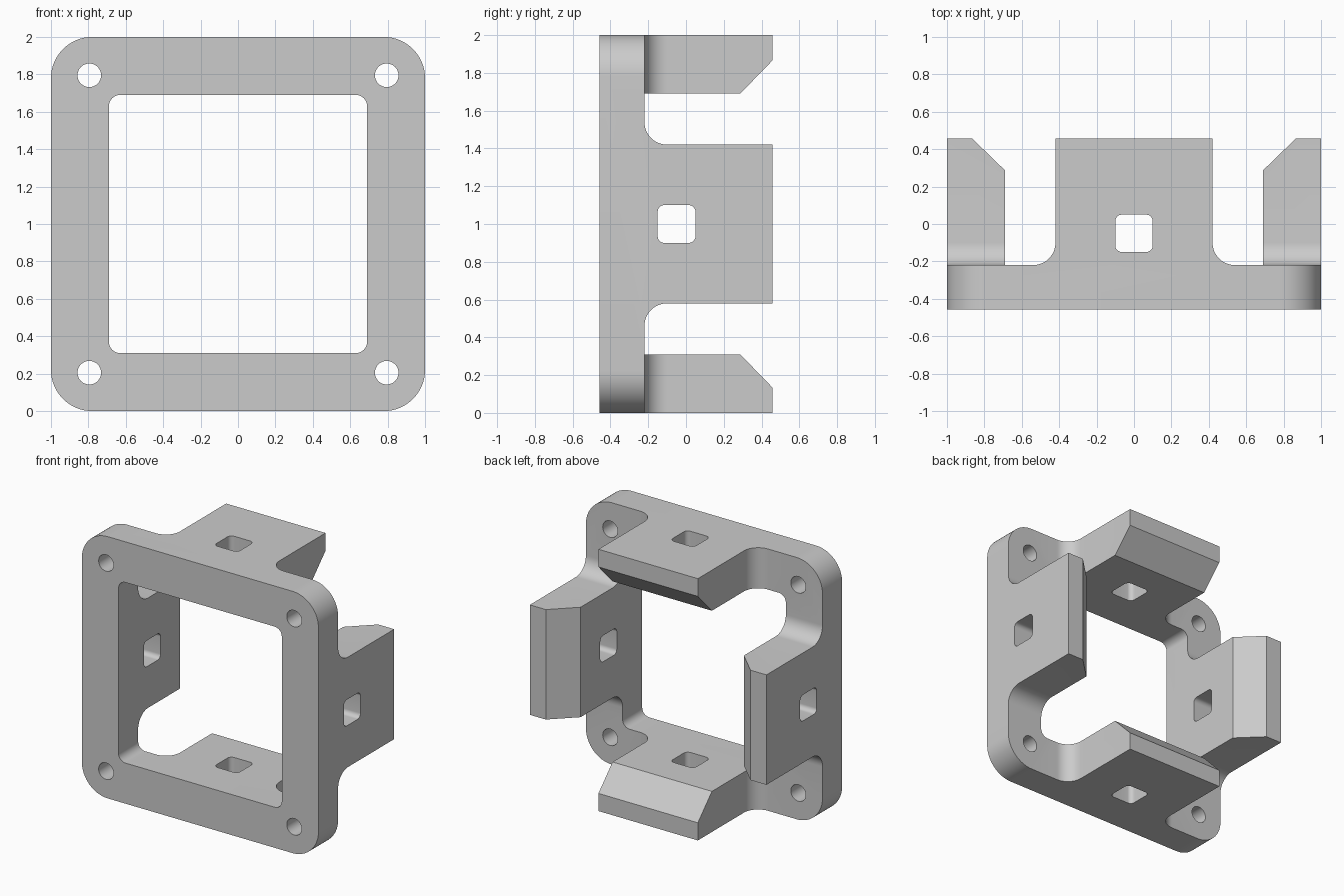
import bpy
import bmesh
from math import sin, cos, pi, radians

DEPTH = 0.457      # half depth of the bracket
PLATE = -0.22      # rear face of the plate
INNER = 0.69       # half width of the opening
TAB = 0.42         # half width of each tab
FILLET = 0.12      # fillet between tab and plate
MID = 1.0          # height of the centre

if "Cube" in bpy.data.objects:
    bpy.data.objects.remove(bpy.data.objects["Cube"])

grey = bpy.data.materials.new("grey plastic")
grey.use_nodes = True
colour = (0.6, 0.6, 0.6, 1)
grey.diffuse_color = colour
grey.node_tree.nodes["Principled BSDF"].inputs["Base Color"].default_value = colour


def rounded(half, radius, steps=12):
    """Outline of a square with rounded corners."""
    points = []
    for corner in range(4):
        base = corner * pi / 2
        cx = (half - radius) * (1 if corner in (0, 3) else -1)
        cy = (half - radius) * (1 if corner < 2 else -1)
        for i in range(steps + 1):
            a = base + i / steps * pi / 2
            points.append((cx + radius * cos(a), cy + radius * sin(a)))
    return points


def circle(cx, cz, radius, count=48):
    return [(cx + radius * cos(2 * pi * i / count), cz + radius * sin(2 * pi * i / count))
            for i in range(count)]


def loft(name, layers, place):
    """Skin a stack of (outline, level) layers into a closed solid."""
    bm = bmesh.new()
    rings = [[bm.verts.new(place(u, v, level)) for u, v in outline] for outline, level in layers]
    for low, high in zip(rings, rings[1:]):
        for i in range(len(low)):
            j = (i + 1) % len(low)
            bm.faces.new((low[i], low[j], high[j], high[i]))
    bm.faces.new(rings[0])
    bm.faces.new(rings[-1])
    bmesh.ops.recalc_face_normals(bm, faces=bm.faces)
    mesh = bpy.data.meshes.new(name)
    bm.to_mesh(mesh)
    bm.free()
    obj = bpy.data.objects.new(name, mesh)
    bpy.context.collection.objects.link(obj)
    return obj


def along_y(u, v, level):
    return (u, level, MID + v)


# Full-depth block with rounded corners
outer = rounded(1.0, 0.22, 16)
frame = loft("bracket_frame", [(outer, -DEPTH), (outer, DEPTH)], along_y)
frame.data.materials.append(grey)
cutters = []

# Square opening, flaring out at the back to chamfer the tab tips
opening = rounded(INNER, 0.06)
slope = 0.175 / 0.17
flare = rounded(INNER + slope * (DEPTH + 0.1 - 0.287), 0.06)
cutters.append(loft("opening_cutter",
                    [(opening, -1), (opening, 0.287), (flare, DEPTH + 0.1)], along_y))

# Corner pockets with a filleted floor, leaving four tabs, plus screw holes
for sx in (-1, 1):
    for sz in (-1, 1):
        layers = []
        for i in range(13):
            a = i / 12 * pi / 2
            edge = TAB + FILLET * (1 - sin(a))
            level = PLATE + FILLET * (1 - cos(a))
            layers.append((edge, level))
        layers.append((TAB, 1.0))
        stack = [([(sx * e, sz * e), (sx * 1.2, sz * e), (sx * 1.2, sz * 1.2), (sx * e, sz * 1.2)], y)
                 for e, y in layers]
        cutters.append(loft("pocket_cutter", stack, along_y))
        hole = circle(sx * 0.795, sz * 0.795, 0.063)
        cutters.append(loft("screw_cutter", [(hole, -1), (hole, 0)], along_y))

# Rounded square slots through opposite tabs
slot = rounded(0.1, 0.035, 8)
ends = [(slot, -1.2), (slot, 1.2)]
cutters.append(loft("side_slot_cutter", ends, lambda u, v, l: (l, u - 0.05, MID + v)))
cutters.append(loft("top_slot_cutter", ends, lambda u, v, l: (u, v - 0.05, MID + l)))

# Carve the block and discard the cutters
for cutter in cutters:
    mod = frame.modifiers.new("cut", "BOOLEAN")
    mod.operation = "DIFFERENCE"
    mod.solver = "EXACT"
    mod.object = cutter
bpy.context.view_layer.update()
carved = bpy.data.meshes.new_from_object(frame.evaluated_get(bpy.context.evaluated_depsgraph_get()))
frame.modifiers.clear()
frame.data = carved
carved.name = "bracket_frame"
carved.materials.clear()
carved.materials.append(grey)
for poly in carved.polygons:
    poly.material_index = 0
for cutter in cutters:
    bpy.data.objects.remove(cutter)

bpy.ops.object.select_all(action="DESELECT")
frame.select_set(True)
bpy.context.view_layer.objects.active = frame
bpy.ops.object.shade_smooth_by_angle(angle=radians(30))
